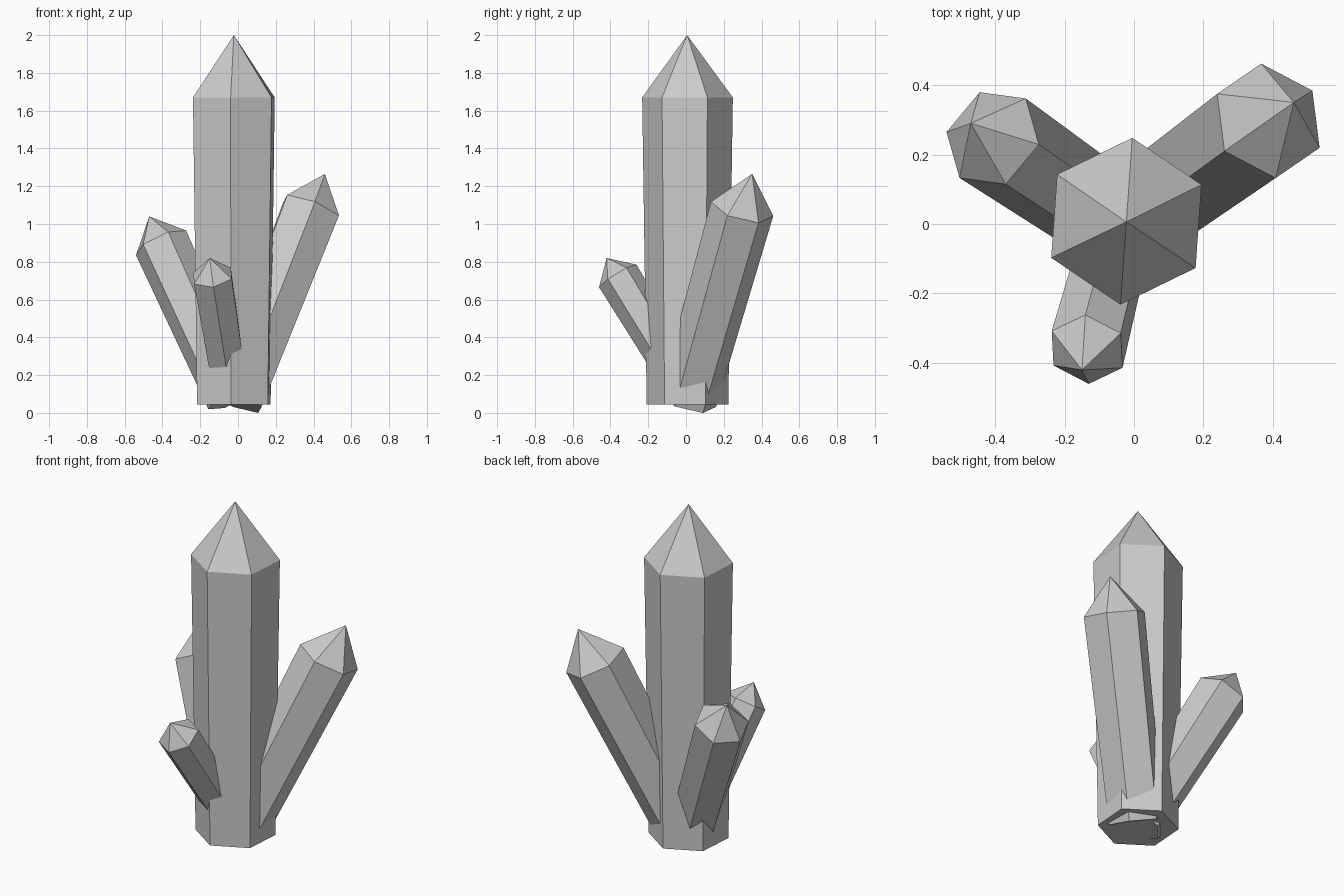
import bpy, bmesh, math
from mathutils import Vector

if "Cube" in bpy.data.objects:
    bpy.data.objects.remove(bpy.data.objects["Cube"])

mat = bpy.data.materials.new("crystal grey")
mat.diffuse_color = (0.6, 0.6, 0.6, 1)
mat.use_nodes = True
mat.node_tree.nodes["Principled BSDF"].inputs["Base Color"].default_value = mat.diffuse_color


def crystal(name, base, shoulder, tip, corner, taper=0.9):
    """Six-sided prism widening from base to shoulder, closed by a point.
    corner is the offset of one shoulder corner from the shoulder centre."""
    base, shoulder, tip, corner = map(Vector, (base, shoulder, tip, corner))
    axis = (shoulder - base).normalized()
    radius = corner.length
    u = (corner - axis * corner.dot(axis)).normalized()
    v = axis.cross(u)
    dirs = [u * math.cos(i * math.pi / 3) + v * math.sin(i * math.pi / 3)
            for i in range(6)]
    bm = bmesh.new()
    low = [bm.verts.new(base + d * radius * taper) for d in dirs]
    high = [bm.verts.new(shoulder + d * radius) for d in dirs]
    top = bm.verts.new(tip)
    bm.faces.new(low[::-1])
    for i in range(6):
        j = (i + 1) % 6
        bm.faces.new((low[i], low[j], high[j], high[i]))
        bm.faces.new((high[i], high[j], top))
    bmesh.ops.recalc_face_normals(bm, faces=bm.faces)
    me = bpy.data.meshes.new(name)
    bm.to_mesh(me)
    bm.free()
    me.materials.append(mat)
    ob = bpy.data.objects.new(name, me)
    bpy.context.collection.objects.link(ob)


# Tall upright crystal
crystal("main_crystal", (-0.022, 0.008, 0.045), (-0.022, 0.008, 1.67),
        (-0.022, 0.006, 2.0), (0.017, 0.24, 0))
# Leaning crystals around it
crystal("right_crystal", (-0.007, 0.011, 0.066), (0.387, 0.297, 1.08),
        (0.46, 0.35, 1.265), (0.128, 0.088, -0.07))
crystal("left_crystal", (-0.037, -0.006, 0.078), (-0.407, 0.247, 0.90),
        (-0.47, 0.29, 1.04), (-0.133, 0.018, -0.065))
crystal("front_crystal", (-0.042, -0.006, 0.14), (-0.135, -0.361, 0.725),
        (-0.15, -0.42, 0.82), (0.005, -0.099, -0.06))
